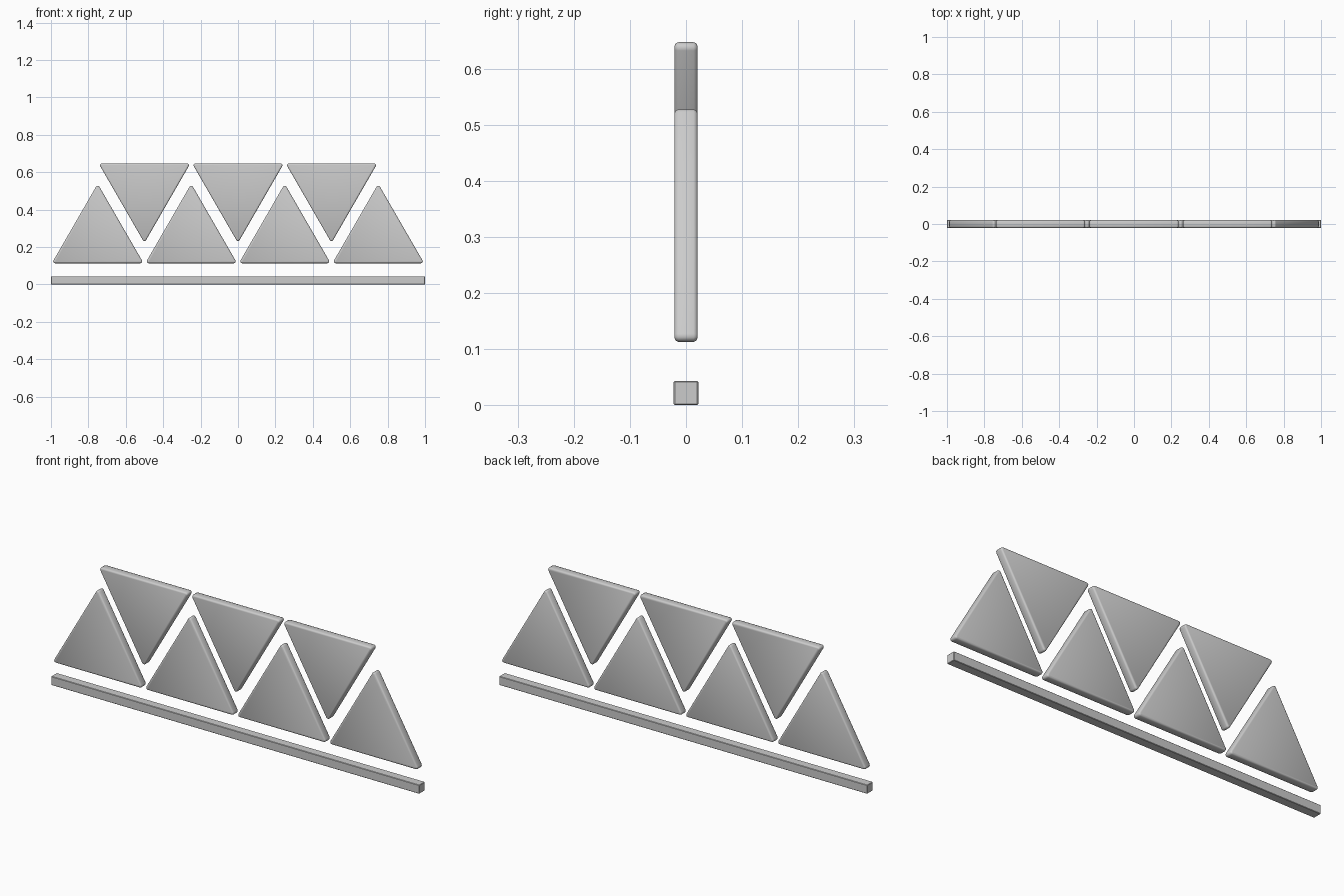
import bpy, bmesh
from math import sin, cos, pi, sqrt

if "Cube" in bpy.data.objects:
    bpy.data.objects.remove(bpy.data.objects["Cube"])


def finish(obj, width, segments):
    bev = obj.modifiers.new("edge_rounding", 'BEVEL')
    bev.width = width
    bev.segments = segments
    bev.limit_method = 'ANGLE'
    bev.angle_limit = pi / 3


def add_object(name, bm):
    bmesh.ops.recalc_face_normals(bm, faces=bm.faces)
    mesh = bpy.data.meshes.new(name)
    bm.to_mesh(mesh)
    bm.free()
    obj = bpy.data.objects.new(name, mesh)
    bpy.context.collection.objects.link(obj)
    return obj


def triangle_panel(name, x, base_z, up):
    """Rounded equilateral slab; up = 1 points up, -1 points down."""
    side, r, half_depth, steps = 0.456, 0.01, 0.0205, 3
    h = side * sqrt(3) / 2
    corners = [(side / 2, r, -pi / 2), (0, r + h, pi / 6), (-side / 2, r, 5 * pi / 6)]
    bm = bmesh.new()
    ring = []
    for cx, cz, start in corners:
        for i in range(steps + 1):
            a = start + i * (2 * pi / 3) / steps
            ring.append(bm.verts.new((x + cx + r * cos(a), -half_depth,
                                      base_z + up * (cz + r * sin(a)))))
    face = bm.faces.new(ring)
    ext = bmesh.ops.extrude_face_region(bm, geom=[face], use_keep_orig=True)
    verts = [v for v in ext['geom'] if isinstance(v, bmesh.types.BMVert)]
    bmesh.ops.translate(bm, verts=verts, vec=(0, 2 * half_depth, 0))
    obj = add_object(name, bm)
    for p in obj.data.polygons:
        p.use_smooth = True
    finish(obj, 0.007, 2)


# Long square bar at the bottom
bm = bmesh.new()
bmesh.ops.create_cube(bm, size=1)
for v in bm.verts:
    v.co = (v.co.x * 2, v.co.y * 0.044, (v.co.z + 0.5) * 0.043)
finish(add_object("base_bar", bm), 0.002, 1)

# Lower row of upright triangles
for i in range(4):
    triangle_panel(f"upright_triangle_{i + 1}", -0.75 + 0.5 * i, 0.113, 1)

# Upper row of inverted triangles
for i in range(3):
    triangle_panel(f"inverted_triangle_{i + 1}", -0.5 + 0.5 * i, 0.647, -1)
